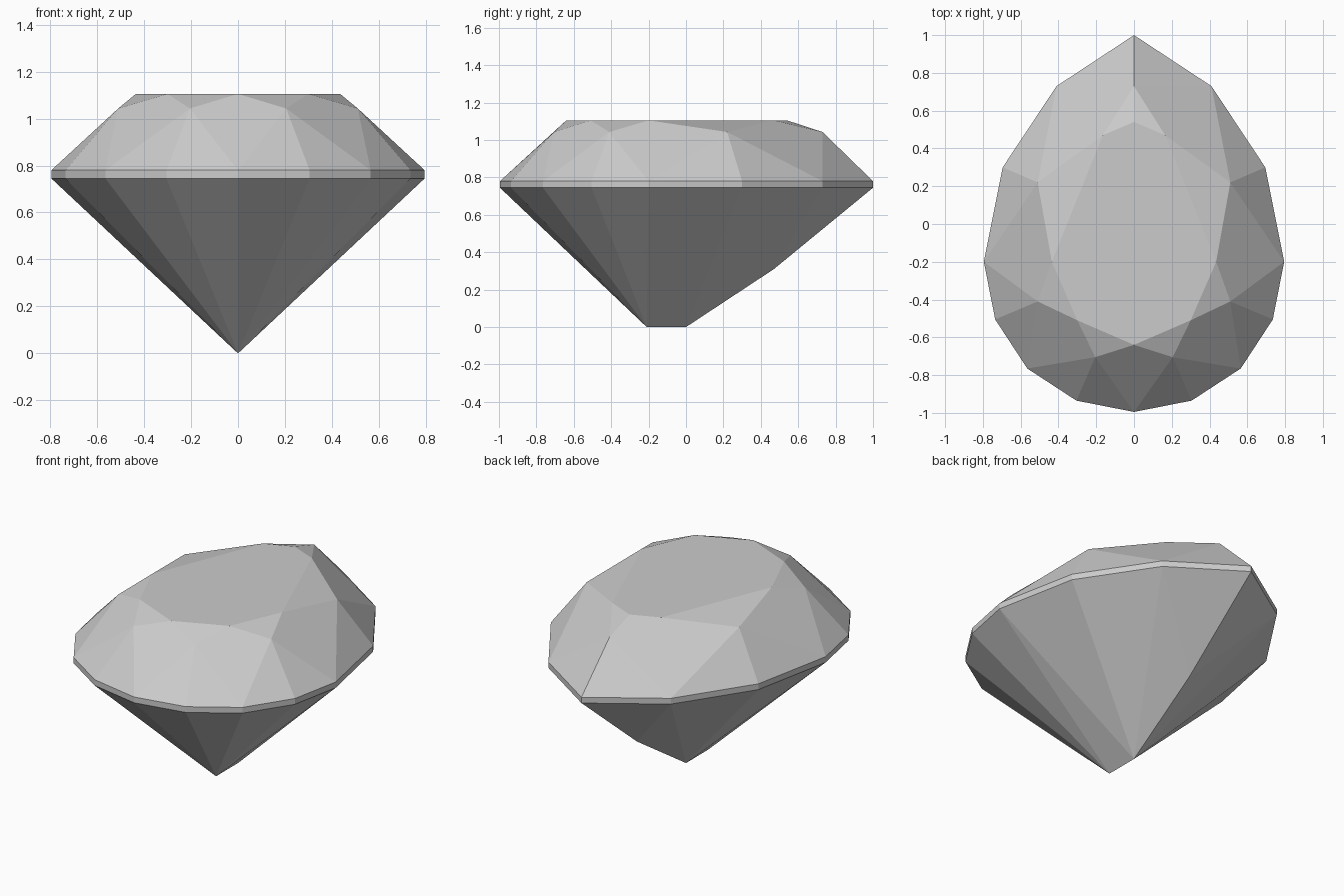
import bpy
import bmesh

cube = bpy.data.objects.get("Cube")
if cube:
    bpy.data.objects.remove(cube, do_unlink=True)

# One pale grey stone material
stone = bpy.data.materials.new("stone grey")
stone.use_nodes = True
colour = (0.6, 0.6, 0.6, 1)
stone.diffuse_color = colour
stone.node_tree.nodes["Principled BSDF"].inputs["Base Color"].default_value = colour

TABLE_Z, STAR_Z, GIRDLE_TOP, GIRDLE_BASE = 1.105, 1.043, 0.78, 0.745

# Half outlines, from the pointed back end round to the front
outline = [(0, 1), (0.41, 0.73), (0.695, 0.30), (0.795, -0.20),
           (0.735, -0.505), (0.565, -0.765), (0.305, -0.935), (0, -0.995)]
table_outline = [(0, 0.54), (0.165, 0.47), (0.435, -0.20), (0.30, -0.51), (0, -0.64)]
star_outline = [(0, 0.73), (0.51, 0.22), (0.51, -0.41), (0.205, -0.705)]


def at_height(points, z):
    return [(x, y, z) for x, y in points]


def flip(p):
    return (-p[0], p[1], p[2])


def build(name, facets, middle=()):
    """Make one part from half facets, mirrored in x, plus facets that cross the middle."""
    bm = bmesh.new()
    cache = {}

    def vert(p):
        key = (p[0] + 0.0, p[1], p[2])
        if key not in cache:
            cache[key] = bm.verts.new(key)
        return cache[key]

    for f in facets:
        bm.faces.new([vert(p) for p in f])
        bm.faces.new([vert(flip(p)) for p in reversed(f)])
    for f in middle:
        bm.faces.new([vert(p) for p in f])
    bmesh.ops.recalc_face_normals(bm, faces=bm.faces)
    # Face every facet away from the stone's centre
    for f in bm.faces:
        c = f.calc_center_median()
        c.z -= 0.7
        if f.normal.dot(c) < 0:
            f.normal_flip()
    mesh = bpy.data.meshes.new(name)
    bm.to_mesh(mesh)
    bm.free()
    mesh.materials.append(stone)
    obj = bpy.data.objects.new(name, mesh)
    bpy.context.collection.objects.link(obj)
    return obj


table = at_height(table_outline, TABLE_Z)
star = at_height(star_outline, STAR_Z)
rim = at_height(outline, GIRDLE_TOP)
base = at_height(outline, GIRDLE_BASE)

# Crown: star triangles, kites and rim triangles round a flat table
crown = []
for i in range(4):
    crown.append([table[i], table[i + 1], star[i]])
for i in range(1, 4):
    crown.append([table[i], star[i - 1], rim[2 * i - 1], star[i]])
    crown.append([star[i], rim[2 * i - 1], rim[2 * i]])
    crown.append([star[i], rim[2 * i], rim[2 * i + 1]])
crown.append([star[0], rim[0], rim[1]])
front_kite = [table[4], star[3], rim[7], flip(star[3])]
table_face = table + [flip(p) for p in reversed(table[1:-1])]
build("crown", crown, [table_face, front_kite])

# Girdle: thin upright band
build("girdle", [[rim[i], rim[i + 1], base[i + 1], base[i]] for i in range(7)])

# Pavilion: two fans meeting along a short keel, with a bent rear ridge
keel_front, keel_back, ridge = (0, -0.21, 0), (0, 0, 0), (0, 0.47, 0.31)
pavilion = [[base[0], base[1], ridge], [ridge, base[1], keel_back],
            [base[3], keel_front, keel_back]]
pavilion += [[base[i], base[i + 1], keel_back] for i in range(1, 3)]
pavilion += [[base[i], base[i + 1], keel_front] for i in range(3, 7)]
build("pavilion", pavilion)
